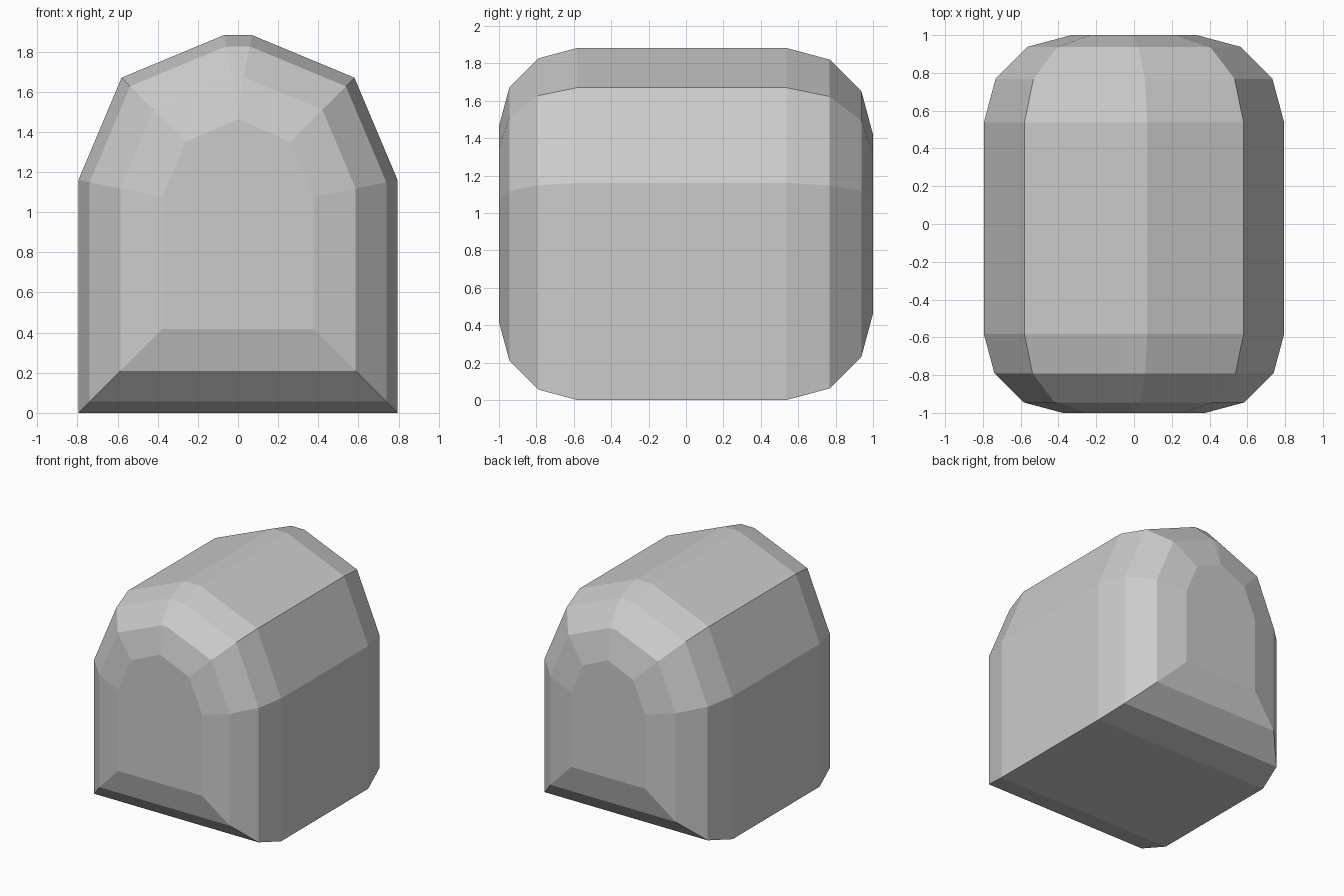
import bpy, bmesh, math
from mathutils import Vector

default = bpy.data.objects.get("Cube")
if default:
    bpy.data.objects.remove(default, do_unlink=True)

# Arched outline, right-hand half in (x, z), then mirrored to a closed loop
HALF = [(0.795, 0), (0.795, 1.16), (0.58, 1.67), (0.07, 1.882)]
OUTLINE = [Vector(p) for p in HALF + [(-x, z) for x, z in reversed(HALF)]]
FRONT_RADIUS, BACK_RADIUS, STEPS = 0.418, 0.463, 3


def inset(points, amount):
    """Mitred inset of the outline; the narrow top edge closes to a point."""
    result = []
    for i, p in enumerate(points):
        a = (p - points[i - 1]).normalized()
        b = (points[(i + 1) % len(points)] - p).normalized()
        na, nb = Vector((-a.y, a.x)), Vector((-b.y, b.x))
        q = p + (na + nb) * amount / (1 + na.dot(nb))
        q.x = max(q.x, 0) if p.x > 0 else min(q.x, 0)
        result.append(q)
    return result


# Rings from front to back, following a quarter arc at each end
rings = []
for side, radius in ((-1, FRONT_RADIUS), (1, BACK_RADIUS)):
    end = []
    for step in range(STEPS + 1):
        angle = math.pi / 2 * step / STEPS
        y = side * (1 - radius + radius * math.sin(angle))
        end.append((y, radius * (1 - math.cos(angle))))
    rings += end[::-1] if side < 0 else end

bm = bmesh.new()
loops = [[bm.verts.new((p.x, y, p.y)) for p in inset(OUTLINE, d)] for y, d in rings]
count = len(OUTLINE)
for near, far in zip(loops, loops[1:]):
    for i in range(count):
        j = (i + 1) % count
        bm.faces.new((near[i], near[j], far[j], far[i]))
bm.faces.new(loops[0])
bm.faces.new(loops[-1])
bmesh.ops.remove_doubles(bm, verts=bm.verts[:], dist=0.001)
bmesh.ops.recalc_face_normals(bm, faces=bm.faces[:])

mesh = bpy.data.meshes.new("bevelled_arch_block")
bm.to_mesh(mesh)
bm.free()
block = bpy.data.objects.new("bevelled_arch_block", mesh)
bpy.context.collection.objects.link(block)

# Plain grey finish
grey = bpy.data.materials.new("light_grey")
grey.use_nodes = True
grey.diffuse_color = (0.6, 0.6, 0.6, 1)
grey.node_tree.nodes["Principled BSDF"].inputs["Base Color"].default_value = (0.6, 0.6, 0.6, 1)
mesh.materials.append(grey)
